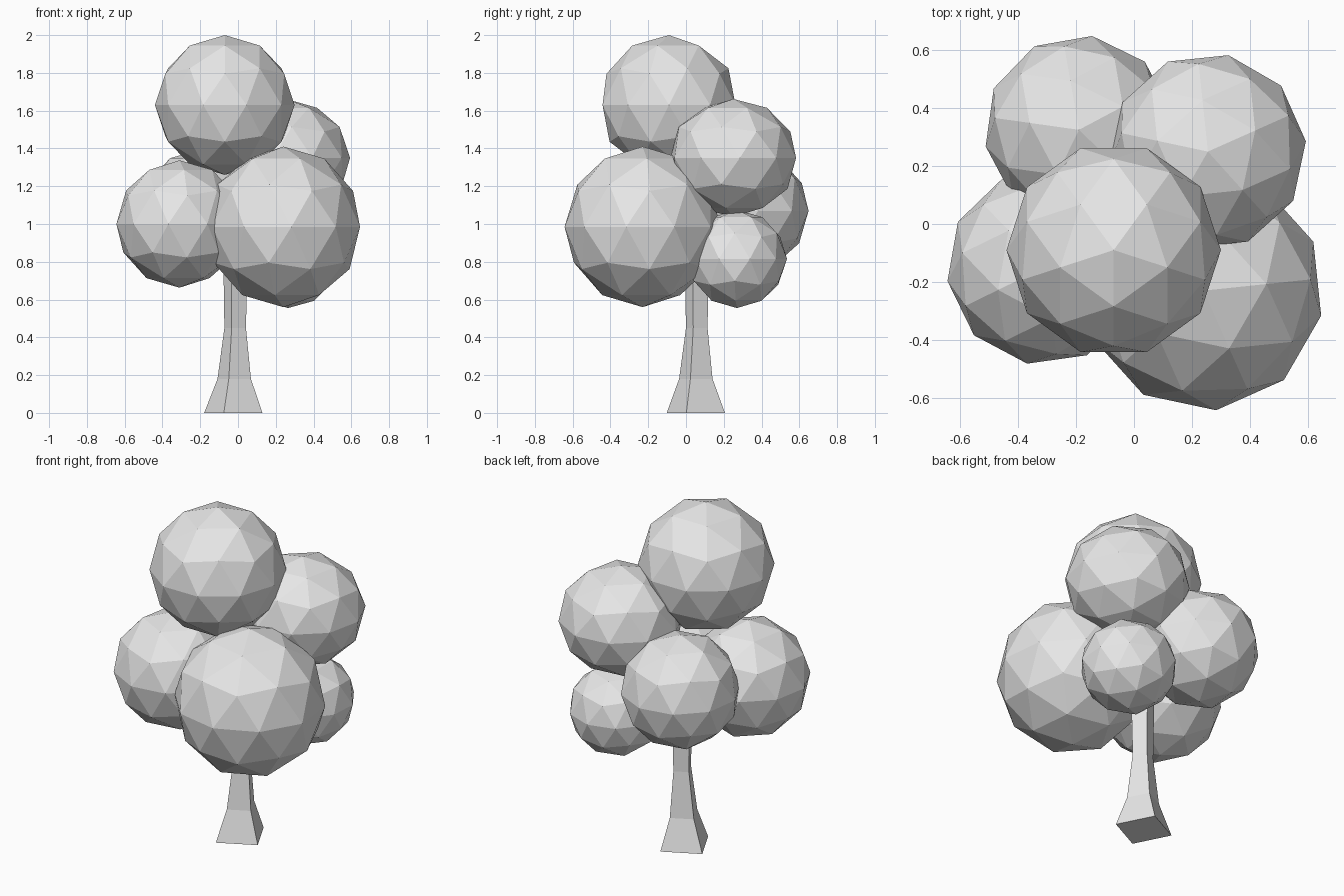
import bpy
import bmesh
from math import cos, sin, radians
from mathutils import Matrix

if "Cube" in bpy.data.objects:
    bpy.data.objects.remove(bpy.data.objects["Cube"], do_unlink=True)

grey = bpy.data.materials.new("plain_grey")
grey.use_nodes = True
grey.diffuse_color = (0.8, 0.8, 0.8, 1)
grey.node_tree.nodes["Principled BSDF"].inputs["Base Color"].default_value = (0.8, 0.8, 0.8, 1)


def add_object(name, bm):
    bmesh.ops.recalc_face_normals(bm, faces=bm.faces)
    mesh = bpy.data.meshes.new(name)
    bm.to_mesh(mesh)
    bm.free()
    mesh.materials.append(grey)
    obj = bpy.data.objects.new(name, mesh)
    bpy.context.collection.objects.link(obj)
    return obj


def foliage(name, centre, size, turn):
    """Faceted leaf ball: a coarse icosphere turned about its upright axis."""
    bm = bmesh.new()
    bmesh.ops.create_icosphere(bm, subdivisions=2, radius=1)
    place = (Matrix.Translation(centre) @ Matrix.Rotation(radians(turn), 4, "Z")
             @ Matrix.Diagonal((size[0], size[0], size[1], 1)))
    bm.transform(place)
    add_object(name, bm)


def trunk(levels, turn):
    """Four-sided trunk lofted through (x, y, z, radius) levels."""
    bm = bmesh.new()
    rings = []
    for x, y, z, r in levels:
        angles = [radians(turn + 90 * k) for k in range(4)]
        rings.append([bm.verts.new((x + r * cos(a), y + r * sin(a), z)) for a in angles])
    for low, high in zip(rings, rings[1:]):
        for k in range(4):
            n = (k + 1) % 4
            bm.faces.new((low[k], low[n], high[n], high[k]))
    bm.faces.new(rings[0][::-1])
    bm.faces.new(rings[-1])
    add_object("trunk", bm)


# Flared trunk running up into the crown
trunk([(-0.025, 0.052, 0, 0.162), (-0.02, 0.052, 0.18, 0.093),
       (-0.015, 0.057, 0.45, 0.06), (-0.014, 0.057, 0.7, 0.065),
       (-0.014, 0.057, 1.1, 0.07)], -18)

# Crown: centre, (width radius, height radius), turn
foliage("top_foliage", (-0.07, -0.09, 1.63), (0.37, 0.37), -90)
foliage("front_right_foliage", (0.24, -0.23, 0.985), (0.415, 0.425), 6)
foliage("front_left_foliage", (-0.31, -0.15, 1.0), (0.337, 0.337), -10)
foliage("back_left_foliage", (-0.19, 0.325, 1.07), (0.327, 0.327), 28)
foliage("back_right_foliage", (0.255, 0.25, 1.35), (0.34, 0.312), 24)
foliage("small_low_foliage", (0.265, 0.27, 0.815), (0.265, 0.26), 33)
